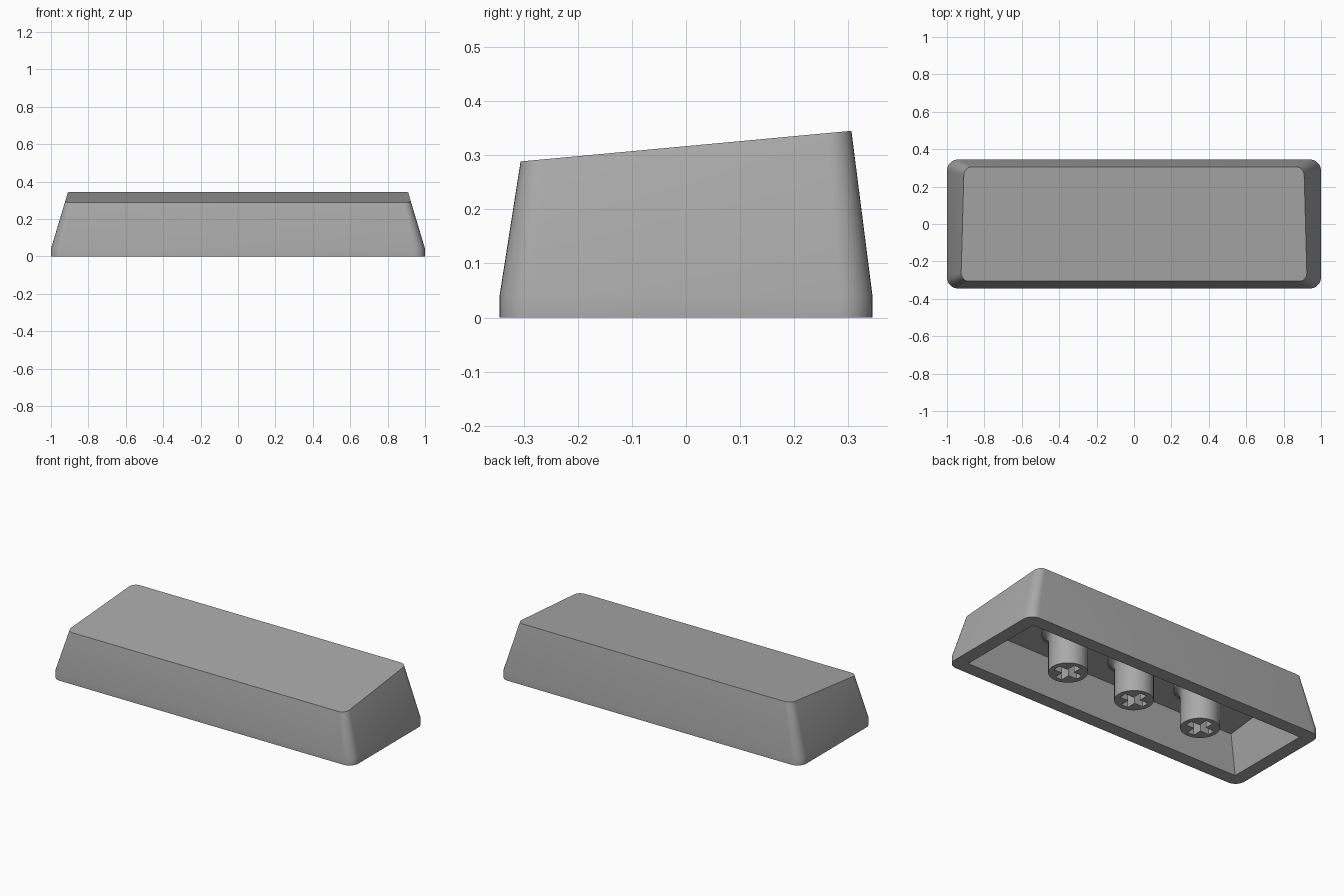
import bpy, bmesh, math

if "Cube" in bpy.data.objects:
    bpy.data.objects.remove(bpy.data.objects["Cube"])

grey = bpy.data.materials.new("grey plastic")
grey.diffuse_color = (0.4, 0.4, 0.4, 1)
grey.use_nodes = True
grey.node_tree.nodes["Principled BSDF"].inputs["Base Color"].default_value = grey.diffuse_color


def rounded_rect(hx, hy, r, steps=8):
    """Outline points of a rounded rectangle, counter-clockwise."""
    pts = []
    for k, (sx, sy) in enumerate([(1, 1), (-1, 1), (-1, -1), (1, -1)]):
        for i in range(steps + 1):
            a = math.pi / 2 * (k + i / steps)
            pts.append((sx * (hx - r) + r * math.cos(a), sy * (hy - r) + r * math.sin(a)))
    return pts


def circle(r, n=40):
    return [(r * math.cos(2 * math.pi * i / n), r * math.sin(2 * math.pi * i / n)) for i in range(n)]


def loop(bm, pts, height):
    """Closed ring of vertices; height is a number or a function of y."""
    return [bm.verts.new((x, y, height(y) if callable(height) else height)) for x, y in pts]


def bridge(bm, rings):
    for a, b in zip(rings, rings[1:]):
        for i in range(len(a)):
            j = (i + 1) % len(a)
            bm.faces.new((a[i], a[j], b[j], b[i]))


def fill_between(bm, a, b):
    """Flat cap between an outer ring and a hole."""
    edges = [bm.edges.get((r[i - 1], r[i])) for r in (a, b) for i in range(len(r))]
    bmesh.ops.triangle_fill(bm, edges=edges, use_beauty=True)


def finish(bm, name, location=(0, 0, 0)):
    bmesh.ops.recalc_face_normals(bm, faces=bm.faces)
    mesh = bpy.data.meshes.new(name)
    bm.to_mesh(mesh)
    bm.free()
    mesh.materials.append(grey)
    obj = bpy.data.objects.new(name, mesh)
    obj.location = location
    bpy.context.collection.objects.link(obj)
    bpy.ops.object.select_all(action='DESELECT')
    obj.select_set(True)
    bpy.context.view_layer.objects.active = obj
    bpy.ops.object.shade_smooth_by_angle(angle=math.radians(30))
    return obj


def top_height(y):
    return 0.317 + 0.0925 * y


def ceiling_height(y):
    return top_height(y) - 0.075


# Hollow cap: short upright skirt, tapered sides, sloping top
bm = bmesh.new()
base = rounded_rect(1.0, 0.345, 0.06)
# top narrows towards the back so that the end faces stay flat
top = [(x * (0.917 - 0.027 * y), y) for x, y in rounded_rect(1.0, 0.306, 0.045)]
outer = [loop(bm, base, 0), loop(bm, base, 0.04), loop(bm, top, top_height)]
bridge(bm, outer)
bm.faces.new(outer[-1])

# Sharp-cornered cavity with a ceiling parallel to the top
corners = [(1, 1), (-1, 1), (-1, -1), (1, -1)]
opening = [(0.92 * x, 0.265 * y) for x, y in corners]
ceiling = [((0.86 - 0.007 * y) * x, 0.235 * y) for x, y in corners]
inner = [loop(bm, opening, 0), loop(bm, ceiling, ceiling_height)]
bridge(bm, inner)
bm.faces.new(inner[-1])
fill_between(bm, outer[0], inner[0])
finish(bm, "cap_shell")

# Three stems with flared roots and cross-shaped sockets
L, W = 0.078, 0.022
cross = [(L, -W), (L, W), (W, W), (W, L), (-W, L), (-W, W),
         (-L, W), (-L, -W), (-W, -W), (-W, -L), (W, -L), (W, -W)]
for name, x in (("left_stem", -0.455), ("middle_stem", 0), ("right_stem", 0.455)):
    bm = bmesh.new()
    rings = [loop(bm, circle(r), z) for r, z in
             ((0.105, 0), (0.105, 0.19), (0.112, 0.207), (0.124, 0.218), (0.14, 0.225))]
    rings.append(loop(bm, circle(0.14), lambda y: ceiling_height(y) + 0.01))
    bridge(bm, rings)
    bm.faces.new(rings[-1])
    socket = [loop(bm, cross, 0), loop(bm, cross, 0.15)]
    bridge(bm, socket)
    bm.faces.new(socket[-1])
    fill_between(bm, rings[0], socket[0])
    finish(bm, name, (x, 0, 0))
